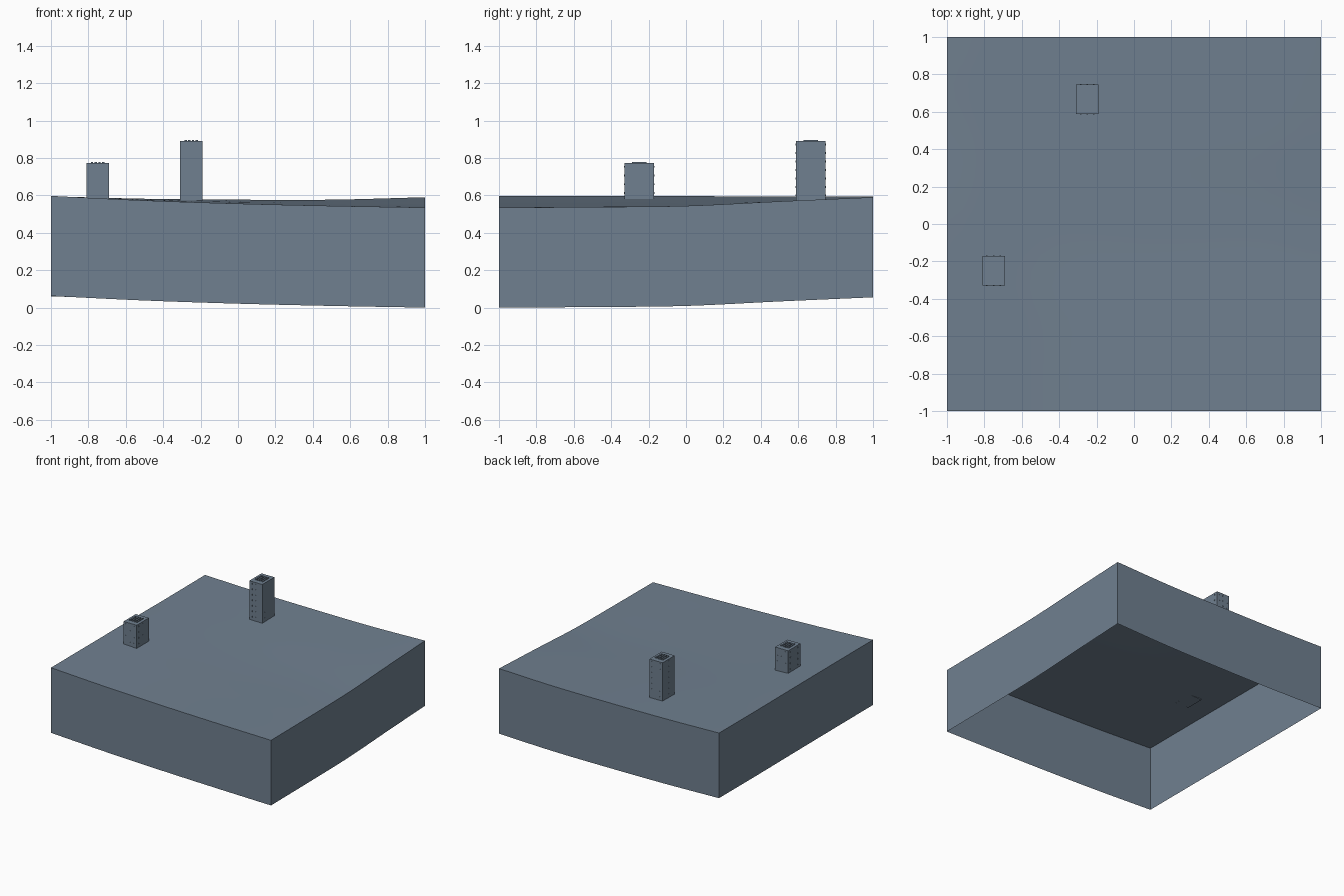
import bpy
import bmesh
from mathutils import Vector

if "Cube" in bpy.data.objects:
    bpy.data.objects.remove(bpy.data.objects["Cube"])

slate = bpy.data.materials.new("slate_grey")
slate.use_nodes = True
COLOUR = (0.162, 0.216, 0.279, 1)
slate.diffuse_color = COLOUR
slate.node_tree.nodes["Principled BSDF"].inputs["Base Color"].default_value = COLOUR

# Edge heights of the ground, sampled evenly from -1 to 1
FRONT = [0.597, 0.573, 0.556, 0.544, 0.535]
BACK = [0.595, 0.582, 0.577, 0.577, 0.590]
LEFT = [0.597, 0.597, 0.596, 0.594, 0.595]
RIGHT = [0.535, 0.538, 0.544, 0.568, 0.590]
DEPTH = 0.535
STEPS = 24


def curve(p, t):
    """Smooth curve through evenly spaced heights, t from 0 to 1."""
    n = len(p) - 1
    i = min(int(t * n), n - 1)
    f = t * n - i
    a, b = p[i], p[i + 1]
    da = (b - p[i - 1]) / 2 if i else b - a
    db = (p[i + 2] - a) / 2 if i + 2 <= n else b - a
    return a + f * (da + f * (3 * (b - a) - 2 * da - db + f * (da + db - 2 * (b - a))))


def ground_height(x, y):
    """Blend the four edge curves across the tile."""
    u, v = (x + 1) / 2, (y + 1) / 2
    edges = ((1 - v) * curve(FRONT, u) + v * curve(BACK, u)
             + (1 - u) * curve(LEFT, v) + u * curve(RIGHT, v))
    corners = ((1 - v) * ((1 - u) * FRONT[0] + u * FRONT[-1])
               + v * ((1 - u) * BACK[0] + u * BACK[-1]))
    return edges - corners


def finish(name, bm):
    mesh = bpy.data.meshes.new(name)
    bm.to_mesh(mesh)
    bm.free()
    mesh.materials.append(slate)
    obj = bpy.data.objects.new(name, mesh)
    bpy.context.collection.objects.link(obj)
    return obj


def add_box(bm, low, high):
    low, high = Vector(low), Vector(high)
    verts = bmesh.ops.create_cube(bm, size=1)["verts"]
    bmesh.ops.scale(bm, vec=high - low, verts=verts)
    bmesh.ops.translate(bm, vec=(low + high) / 2, verts=verts)


# Ground sheet with skirt walls, open underneath
bm = bmesh.new()
bmesh.ops.create_grid(bm, x_segments=STEPS, y_segments=STEPS, size=1)
for v in bm.verts:
    v.co.z = ground_height(v.co.x, v.co.y)
rim = [e for e in bm.edges if e.is_boundary]
skirt = bmesh.ops.extrude_edge_only(bm, edges=rim)["geom"]
for v in skirt:
    if isinstance(v, bmesh.types.BMVert):
        v.co.z -= DEPTH
bmesh.ops.recalc_face_normals(bm, faces=bm.faces)
if max(bm.faces, key=lambda f: f.calc_center_median().z).normal.z < 0:
    bmesh.ops.reverse_faces(bm, faces=bm.faces)
ground = finish("ground_tile", bm)
bpy.context.view_layer.objects.active = ground
ground.select_set(True)
bpy.ops.object.shade_smooth_by_angle(angle=0.6)
ground.select_set(False)

# Towers with roof bars and small window plates
HALF_X, HALF_Y = 0.059, 0.079


def tower(name, cx, cy, top, floors):
    base = ground_height(cx, cy)
    bm = bmesh.new()
    add_box(bm, (cx - HALF_X, cy - HALF_Y, base - 0.003), (cx + HALF_X, cy + HALF_Y, top))
    finish(name + "_body", bm)

    bm = bmesh.new()
    for i in range(4):
        x = cx + (i - 1.5) * 0.02
        add_box(bm, (x - 0.006, cy - 0.04, top - 0.002), (x + 0.006, cy + 0.04, top + 0.007))
    finish(name + "_roof_bars", bm)

    bm = bmesh.new()
    for row in range(floors):
        z = base + (top - base) * (row + 0.6) / floors
        for col in (-1, 0, 1):
            x, y = cx + col * 0.036, cy + col * 0.048
            add_box(bm, (x - 0.004, cy - HALF_Y - 0.002, z - 0.005),
                    (x + 0.004, cy + HALF_Y + 0.002, z + 0.005))
            add_box(bm, (cx - HALF_X - 0.001, y - 0.004, z - 0.005),
                    (cx + HALF_X + 0.001, y + 0.004, z + 0.005))
    finish(name + "_windows", bm)


tower("short_tower", -0.75, -0.25, 0.772, 4)
tower("tall_tower", -0.25, 0.667, 0.89, 7)
